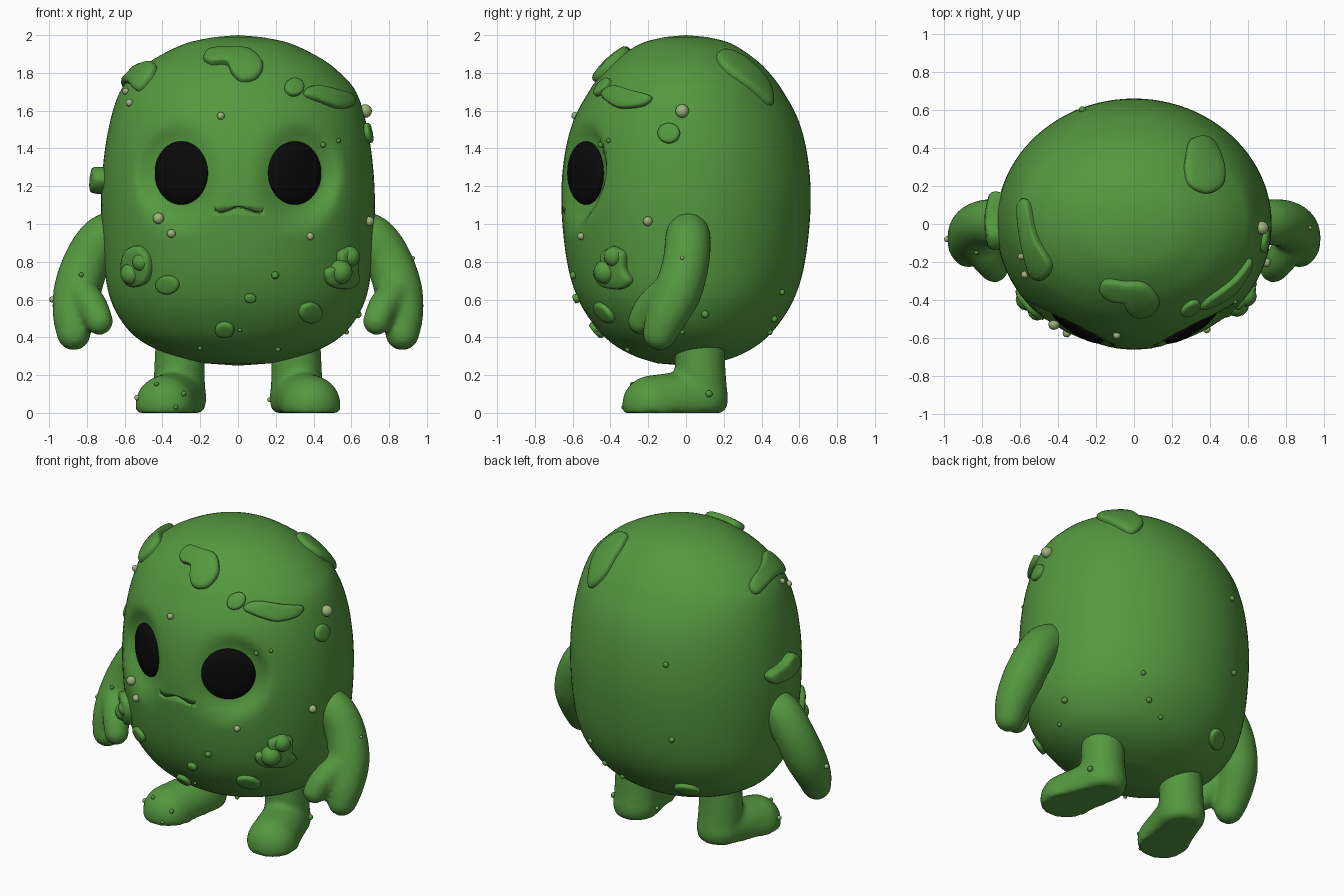
import bpy, bmesh, math
from mathutils import Vector, Matrix
from mathutils.bvhtree import BVHTree

if "Cube" in bpy.data.objects:
    bpy.data.objects.remove(bpy.data.objects["Cube"])


def material(name, rgb):
    m = bpy.data.materials.new(name)
    m.diffuse_color = (*rgb, 1)
    m.use_nodes = True
    m.node_tree.nodes["Principled BSDF"].inputs["Base Color"].default_value = m.diffuse_color
    return m


GREEN = material("moss green", (0.09, 0.315, 0.05))
PALE = material("pale spore", (0.34, 0.46, 0.2))
BLACK = material("eye black", (0.003, 0.003, 0.003))


def add(name, bm, mat):
    bmesh.ops.recalc_face_normals(bm, faces=bm.faces)
    for f in bm.faces:
        f.smooth = True
    me = bpy.data.meshes.new(name)
    bm.to_mesh(me)
    bm.free()
    me.materials.append(mat)
    ob = bpy.data.objects.new(name, me)
    bpy.context.collection.objects.link(ob)
    return ob


def spline(pts, n, closed=False):
    """Catmull-Rom samples through points of any dimension."""
    pts = [Vector(p) for p in pts]
    k, out = len(pts), []
    pick = (lambda i: pts[i % k]) if closed else (lambda i: pts[min(max(i, 0), k - 1)])
    for i in range(k if closed else k - 1):
        a, b, c, d = (pick(i + j) for j in (-1, 0, 1, 2))
        for s in range(n):
            t = s / n
            out.append(0.5 * (2 * b + (c - a) * t + (2 * a - 5 * b + 4 * c - d) * t * t
                              + (3 * b - a - 3 * c + d) * t ** 3))
    return out if closed else out + [pts[-1]]


def bridge(bm, rings):
    for r, q in zip(rings, rings[1:]):
        for i in range(len(r)):
            j = (i + 1) % len(r)
            bm.faces.new((r[i], r[j], q[j], q[i]))


def cap(bm, ring, p):
    v = bm.verts.new(p)
    for i in range(len(ring)):
        bm.faces.new((ring[i], ring[(i + 1) % len(ring)], v))


# Body: elliptical sections (z, x radius, y radius) with pressed-in eye sockets
SECTIONS = [(.262, .17, .15), (.30, .33, .27), (.36, .48, .38), (.45, .59, .475), (.6, .675, .57),
            (.8, .71, .63), (1.1, .725, .66), (1.35, .71, .645), (1.55, .675, .595),
            (1.7, .625, .515), (1.79, .55, .45), (1.87, .45, .37), (1.955, .28, .24), (1.99, .12, .11)]


def socket(x, y, z):
    if y < 0:
        d = math.hypot((abs(x) - .30) / .15, (z - 1.27) / .17)
        w = min(max((1.75 - d) / .7, 0), 1)
        w = w * w * (3 - 2 * w)
        y += w * max(0, -.52 + (abs(x) - .30) * .64 - y)
    return x, y, z


bm = bmesh.new()
rings = []
for z, rx, ry in spline(SECTIONS, 5):
    rings.append([bm.verts.new(socket(rx * math.cos(a), ry * math.sin(a), z))
                  for a in (i * math.tau / 96 for i in range(96))])
bridge(bm, rings)
cap(bm, rings[0], (0, 0, .25))
cap(bm, rings[-1], (0, 0, 2))
body = add("body", bm, GREEN)


# Limbs: overlapping tapered tubes fused by remeshing, then mirrored
def limb(name, tubes, floor=False):
    bm = bmesh.new()
    for path in tubes:
        for x, y, z, r in spline(path, 8):
            bmesh.ops.create_icosphere(bm, subdivisions=3, radius=r,
                                       matrix=Matrix.Translation((x, y, z)))
    if floor:
        for v in bm.verts:
            v.co.z = max(v.co.z, 0)
    ob = add(name, bm, GREEN)
    m = ob.modifiers.new("fuse", 'REMESH')
    m.mode, m.voxel_size, m.use_smooth_shade = 'VOXEL', .018, True
    m = ob.modifiers.new("soften", 'SMOOTH')
    m.factor, m.iterations = .5, 4
    ob.modifiers.new("mirror", 'MIRROR').use_clip = False
    return ob


arms = limb("arms", [
    [(.62, .01, .98, .105), (.72, .01, .92, .122), (.80, 0, .8, .125), (.85, -.04, .65, .127),
     (.87, -.10, .52, .112), (.87, -.14, .42, .09)],
    [(.84, -.09, .65, .09), (.77, -.19, .56, .082), (.735, -.235, .485, .074)]])
legs = limb("legs", [
    [(.30, .07, .45, .135), (.31, .075, .25, .135), (.31, .08, .1, .14)],
    [(.31, .08, .08, .145), (.35, -.06, .065, .15), (.385, -.18, .04, .16)]], floor=True)

# Surface lookup used to place every growth
dg = bpy.context.evaluated_depsgraph_get()
BODY = [BVHTree.FromObject(body, dg)]
ALL = BODY + [BVHTree.FromObject(o, dg) for o in (arms, legs)]
VIEWS = {"front": lambda a, b: ((a, -3, b), (0, 1, 0)), "back": lambda a, b: ((a, 3, b), (0, -1, 0)),
         "right": lambda a, b: ((3, a, b), (-1, 0, 0)), "left": lambda a, b: ((-3, a, b), (1, 0, 0)),
         "top": lambda a, b: ((a, b, 3), (0, 0, -1))}


def hit(view, a, b, trees=BODY):
    o, d = (Vector(v) for v in VIEWS[view](a, b))
    hits = [h for h in (t.ray_cast(o, d) for t in trees) if h[0]]
    if not hits:
        hits = [t.find_nearest(o + d * 2.9) for t in trees]
    h = min(hits, key=lambda h: (h[0] - o).length)
    n = h[1] if h[1].dot(d) < 0 else -h[1]
    return h[0], n


# Moss patches: outlines seen from one view, laid on the body as low domes
def patch(name, view, pts, h=.03):
    line = spline(pts, 6, True)
    c = sum(line, Vector((0, 0))) / len(line)
    bm = bmesh.new()
    rings = []
    for s, up in ((1, -.02), (1, .45 * h), (.95, .8 * h), (.85, h), (.6, 1.05 * h), (.3, 1.1 * h)):
        ring = []
        for p in line:
            q, n = hit(view, *(c + (p - c) * s))
            ring.append(bm.verts.new(q + n * up))
        rings.append(ring)
    bridge(bm, rings)
    q, n = hit(view, *c)
    cap(bm, rings[-1], q + n * 1.1 * h)
    add(name, bm, GREEN)


def oval(name, view, a, b, ra, rb, h=.025):
    patch(name, view, [(a + ra * math.cos(i * math.pi / 4), b + rb * math.sin(i * math.pi / 4))
                       for i in range(8)], h)


patch("kidney_patch", "top", [(-.18, -.34), (-.15, -.29), (-.05, -.30), (.06, -.31), (.13, -.39),
                              (.10, -.46), (.02, -.48), (-.03, -.45), (-.06, -.40), (-.14, -.385)], .035)
patch("back_crown_patch", "top", [(.27, .35), (.29, .43), (.36, .455), (.42, .42), (.47, .30),
                                  (.46, .2), (.38, .16), (.29, .2), (.265, .28)])
patch("left_crown_patch", "top", [(-.60, .10), (-.55, .12), (-.52, -.02), (-.49, -.1), (-.43, -.21),
                                  (-.46, -.28), (-.53, -.27), (-.585, -.08)], .035)
patch("leaf_patch", "right", [(-.44, 1.68), (-.38, 1.725), (-.28, 1.70), (-.18, 1.67),
                              (-.22, 1.625), (-.33, 1.61), (-.39, 1.63)])
patch("left_side_growth", "left", [(-.13, 1.24), (-.06, 1.30), (.04, 1.27), (.16, 1.24),
                                   (.13, 1.17), (0, 1.16), (-.09, 1.18)], .06)
patch("right_cluster", "right", [(-.47, .76), (-.43, .79), (-.43, .85), (-.38, .875), (-.32, .85),
                                 (-.31, .76), (-.28, .70), (-.33, .66), (-.42, .67), (-.46, .71)], .04)
patch("left_cluster", "front", [(-.60, .78), (-.58, .86), (-.52, .885), (-.47, .84), (-.455, .76),
                                (-.48, .69), (-.55, .67), (-.59, .71)], .04)
for i, o in enumerate([("front", .295, 1.72, .05, .045), ("right", -.09, 1.48, .058, .053),
                       ("front", -.37, .68, .06, .048), ("front", .38, .535, .06, .052),
                       ("front", -.07, .445, .05, .038), ("front", .065, .61, .03, .022),
                       ("back", -.30, .46, .07, .045)]):
    oval(f"moss_spot_{i + 1}", *o)


# Pimples and spores: little balls half sunk into the surface
def balls(name, mat, spots):
    bm = bmesh.new()
    for view, a, b, r in spots:
        q, n = hit(view, a, b, ALL)
        bmesh.ops.create_uvsphere(bm, u_segments=12, v_segments=8, radius=r,
                                  matrix=Matrix.Translation(q + n * r * .3))
    add(name, bm, mat)


balls("pimples", GREEN, [
    ("front", .45, 1.42, .015), ("front", .53, 1.44, .012), ("front", .195, .73, .02),
    ("front", .21, .34, .014), ("front", -.2, .345, .012), ("front", .01, .44, .01),
    ("front", -.83, .73, .013), ("front", -.43, .15, .012), ("front", -.29, .10, .014),
    ("front", -.33, .03, .012), ("right", .12, .10, .018), ("right", .10, .525, .02),
    ("right", .44, .43, .015), ("right", -.02, .43, .013), ("back", -.27, 1.35, .018),
    ("back", -.30, .85, .018), ("back", .27, .5, .018), ("back", .35, .64, .016)])
balls("cluster_knobs", GREEN, [("right", -.41, .75, .065), ("right", -.37, .83, .055),
                               ("front", -.55, .74, .06), ("front", -.50, .80, .05)])
balls("spores", PALE, [
    ("front", -.09, 1.57, .02), ("front", -.42, 1.03, .03), ("front", -.35, .95, .023),
    ("front", .38, .935, .02), ("right", -.20, 1.015, .025), ("right", -.02, 1.595, .036),
    ("front", -.57, 1.64, .02), ("front", -.59, 1.70, .018), ("left", -.08, .6, .016),
    ("front", -.53, .08, .015), ("front", .17, .07, .012), ("right", -.02, .82, .01)])

# Eyes: flattened balls turned outwards
for side, s in (("left", -1), ("right", 1)):
    bm = bmesh.new()
    bmesh.ops.create_uvsphere(bm, u_segments=48, v_segments=24, radius=1)
    bm.transform(Matrix.Translation((s * .30, -.53, 1.27)) @ Matrix.Rotation(s * math.radians(33), 4, 'Z')
                 @ Matrix.Diagonal((.165, .05, .168, 1)))
    add(side + "_eye", bm, BLACK)

# Mouth: a thin wavy groove cut into the body
bm = bmesh.new()
rings = []
for x, z in spline([(-.12, 1.075), (-.09, 1.058), (-.05, 1.07), (0, 1.088),
                    (.05, 1.075), (.10, 1.058), (.13, 1.068)], 5):
    q, n = hit("front", x, z)
    rings.append([bm.verts.new(q + Vector((0, .011 * math.cos(a), .006 * math.sin(a))))
                  for a in (i * math.tau / 8 for i in range(8))])
bridge(bm, rings)
bm.faces.new(rings[0])
bm.faces.new(rings[-1])
cutter = add("mouth_cutter", bm, GREEN)
cutter.hide_render = True
cutter.hide_set(True)
cut = body.modifiers.new("mouth", 'BOOLEAN')
cut.operation, cut.object, cut.solver = 'DIFFERENCE', cutter, 'EXACT'
